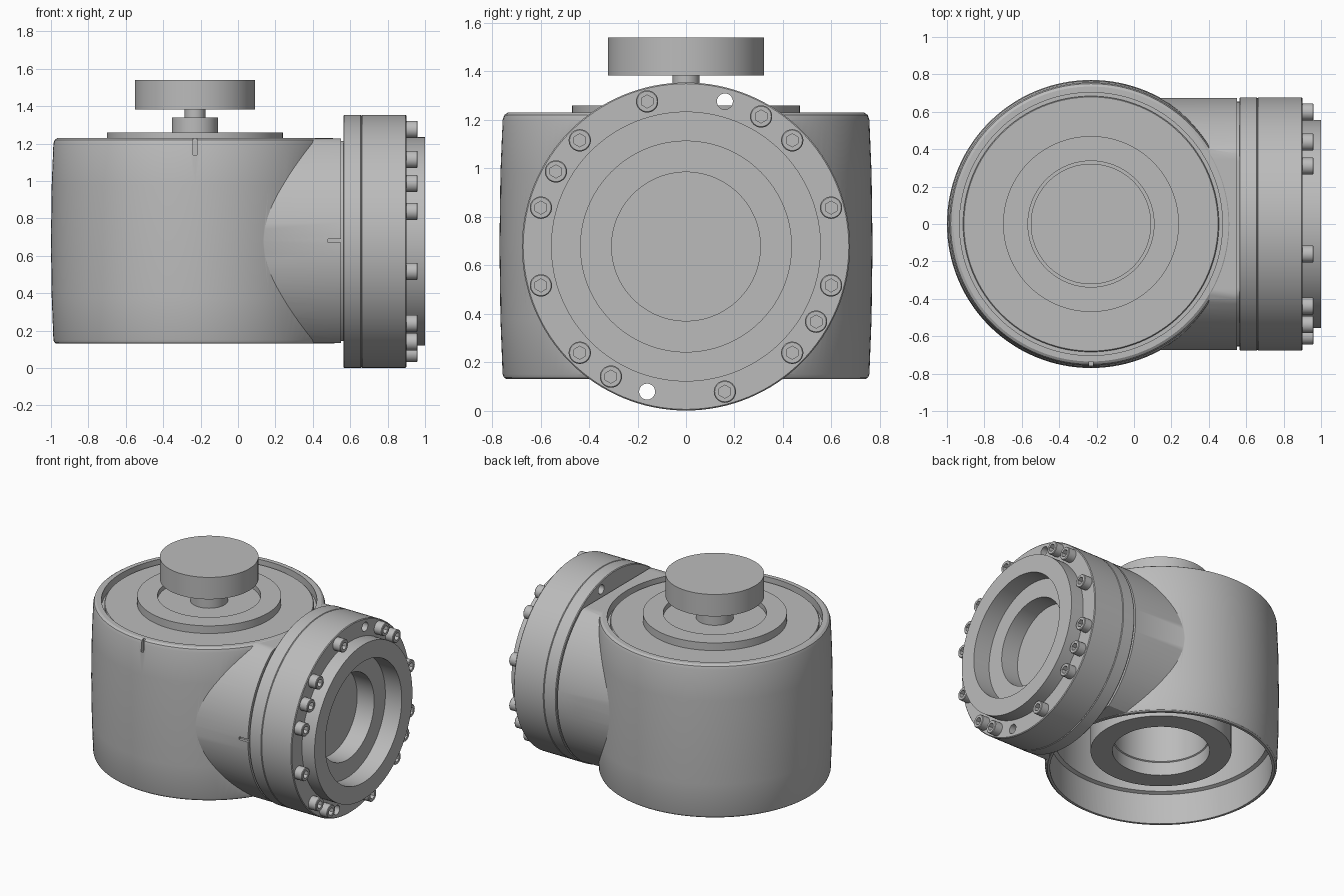
import bpy, bmesh, math
from mathutils import Matrix, Vector

if "Cube" in bpy.data.objects:
    bpy.data.objects.remove(bpy.data.objects["Cube"], do_unlink=True)

BODY_X = -0.23     # vertical axis of the main housing
PORT_Z = 0.677     # height of the side port axis

metal = bpy.data.materials.new("grey_metal")
metal.use_nodes = True
metal.diffuse_color = (0.5, 0.5, 0.5, 1)
metal.node_tree.nodes["Principled BSDF"].inputs["Base Color"].default_value = (0.5, 0.5, 0.5, 1)

UPRIGHT = Matrix.Translation((BODY_X, 0, 0))
SIDEWAYS = Matrix.Translation((0, 0, PORT_Z)) @ Matrix.Rotation(math.pi / 2, 4, 'Y')


def add_object(name, bm):
    mesh = bpy.data.meshes.new(name)
    bm.to_mesh(mesh)
    bm.free()
    mesh.materials.append(metal)
    ob = bpy.data.objects.new(name, mesh)
    bpy.context.collection.objects.link(ob)
    return ob


def lathe(name, profile, place, sides=128):
    """Revolve (radius, height) points; profiles off the axis are closed into a ring."""
    bm = bmesh.new()
    verts = [bm.verts.new((r, 0, h)) for r, h in profile]
    pairs = list(zip(verts, verts[1:]))
    if profile[0][0] > 0:
        pairs.append((verts[-1], verts[0]))
    edges = [bm.edges.new(p) for p in pairs]
    bmesh.ops.spin(bm, geom=verts + edges, cent=(0, 0, 0), axis=(0, 0, 1),
                   angle=math.tau, steps=sides)
    bmesh.ops.remove_doubles(bm, verts=bm.verts, dist=1e-5)
    bmesh.ops.recalc_face_normals(bm, faces=bm.faces)
    bm.transform(place)
    return add_object(name, bm)


def cylinder(name, radius, low, high, place, sides=128):
    return lathe(name, [(0, low), (radius, low), (radius, high), (0, high)], place, sides)


def box(name, centre, size):
    bm = bmesh.new()
    bmesh.ops.create_cube(bm, size=1)
    bm.transform(Matrix.Translation(centre) @ Matrix.Diagonal((*size, 1)))
    return add_object(name, bm)


def combine(target, tool, operation='DIFFERENCE'):
    """Apply a boolean and discard the tool."""
    mod = target.modifiers.new("cut", 'BOOLEAN')
    mod.operation, mod.object, mod.solver = operation, tool, 'EXACT'
    bpy.context.view_layer.update()
    graph = bpy.context.evaluated_depsgraph_get()
    mesh = bpy.data.meshes.new_from_object(target.evaluated_get(graph))
    target.modifiers.clear()
    target.data = mesh
    bpy.data.objects.remove(tool, do_unlink=True)


def smooth(ob):
    bpy.ops.object.select_all(action='DESELECT')
    ob.select_set(True)
    bpy.context.view_layer.objects.active = ob
    bpy.ops.object.shade_smooth_by_angle(angle=math.radians(30))


def port_neck(name, radius, start, end, low, high):
    """Sideways cylinder flattened above and below."""
    ob = cylinder(name, radius, start, end, SIDEWAYS)
    for v in ob.data.vertices:
        v.co.z = min(max(v.co.z, low), high)
    return ob


# Barrel housing joined to the side neck
housing = lathe("housing", [
    (0, 0.13), (0.742, 0.13), (0.752, 0.137), (0.757, 0.15), (0.766, 0.38),
    (0.77, 0.68), (0.766, 0.98), (0.757, 1.20), (0.75, 1.22), (0.735, 1.23),
    (0, 1.23)], UPRIGHT)
combine(housing, port_neck("neck", 0.675, 0.0, 0.552, 0.133, 1.227), 'UNION')

# Top recess and open underside with a stepped wall
combine(housing, cylinder("top_recess", 0.703, 1.17, 1.4, UPRIGHT))
combine(housing, lathe("under_cavity", [
    (0, 0), (0.725, 0), (0.725, 0.35), (0.70, 0.36), (0.70, 1.1), (0, 1.1)], UPRIGHT))

# Alignment notches
combine(housing, box("top_notch", (BODY_X, -0.76, 1.2), (0.02, 0.05, 0.12)))
combine(housing, box("side_notch", (0.53, -0.68, 0.68), (0.1, 0.05, 0.02)))

# Thin spacer between neck and flange
spacer = port_neck("flange_spacer", 0.655, 0.53, 0.575, 0.145, 1.215)

# Hollow shaft seen from below
shaft = lathe("hollow_shaft", [
    (0.317, 0.26), (0.46, 0.26), (0.46, 1.12), (0.31, 1.12), (0.31, 0.36),
    (0.317, 0.355)], UPRIGHT)

# Top cover with raised ring and shallow centre
cover = lathe("top_cover", [
    (0, 1.14), (0.684, 1.14), (0.684, 1.2), (0.679, 1.205), (0.47, 1.205),
    (0.47, 1.26), (0.337, 1.26), (0.337, 1.225), (0, 1.225)], UPRIGHT)

# Hub, stem and cap
cap = lathe("cap_and_stem", [
    (0, 1.2), (0.123, 1.2), (0.123, 1.34), (0.055, 1.34), (0.055, 1.382),
    (0.322, 1.382), (0.322, 1.54), (0, 1.54)], UPRIGHT)

# Side flange with stepped bore
flange = lathe("side_flange", [
    (0, 0.563), (0.672, 0.563), (0.677, 0.568), (0.677, 0.656), (0.672, 0.66),
    (0.677, 0.664), (0.677, 0.895), (0.672, 0.9), (0.557, 0.9), (0.557, 1.0),
    (0.435, 1.0), (0.435, 0.87), (0.307, 0.87), (0.307, 0.735), (0, 0.735)], SIDEWAYS)


def on_bolt_circle(degrees):
    a = math.radians(degrees)
    return Vector((0, 0.62 * math.cos(a), 0.62 * math.sin(a)))


# Two open holes in the bolt circle
for angle in (75, 255):
    place = Matrix.Translation(on_bolt_circle(angle)) @ SIDEWAYS
    combine(flange, cylinder("bolt_hole", 0.033, 0.5, 1.1, place, 32))

# Socket head bolts sharing one mesh
turn = Matrix.Rotation(math.pi / 2, 4, 'Y')
bolt = lathe("bolt", [(0, 0.88), (0.046, 0.88), (0.046, 0.956), (0.042, 0.96), (0, 0.96)], turn, 32)
combine(bolt, cylinder("hex_socket", 0.027, 0.925, 1.0, turn, 6))
smooth(bolt)
bolt_mesh = bolt.data
bpy.data.objects.remove(bolt, do_unlink=True)
angles = [15 + 30 * k for k in range(12) if k not in (2, 8)] + [60, 150, 240, 330]
for i, angle in enumerate(sorted(angles)):
    ob = bpy.data.objects.new(f"bolt_{i + 1}", bolt_mesh)
    ob.location = on_bolt_circle(angle) + Vector((0, 0, PORT_Z))
    bpy.context.collection.objects.link(ob)

for part in (housing, spacer, shaft, cover, cap, flange):
    smooth(part)
